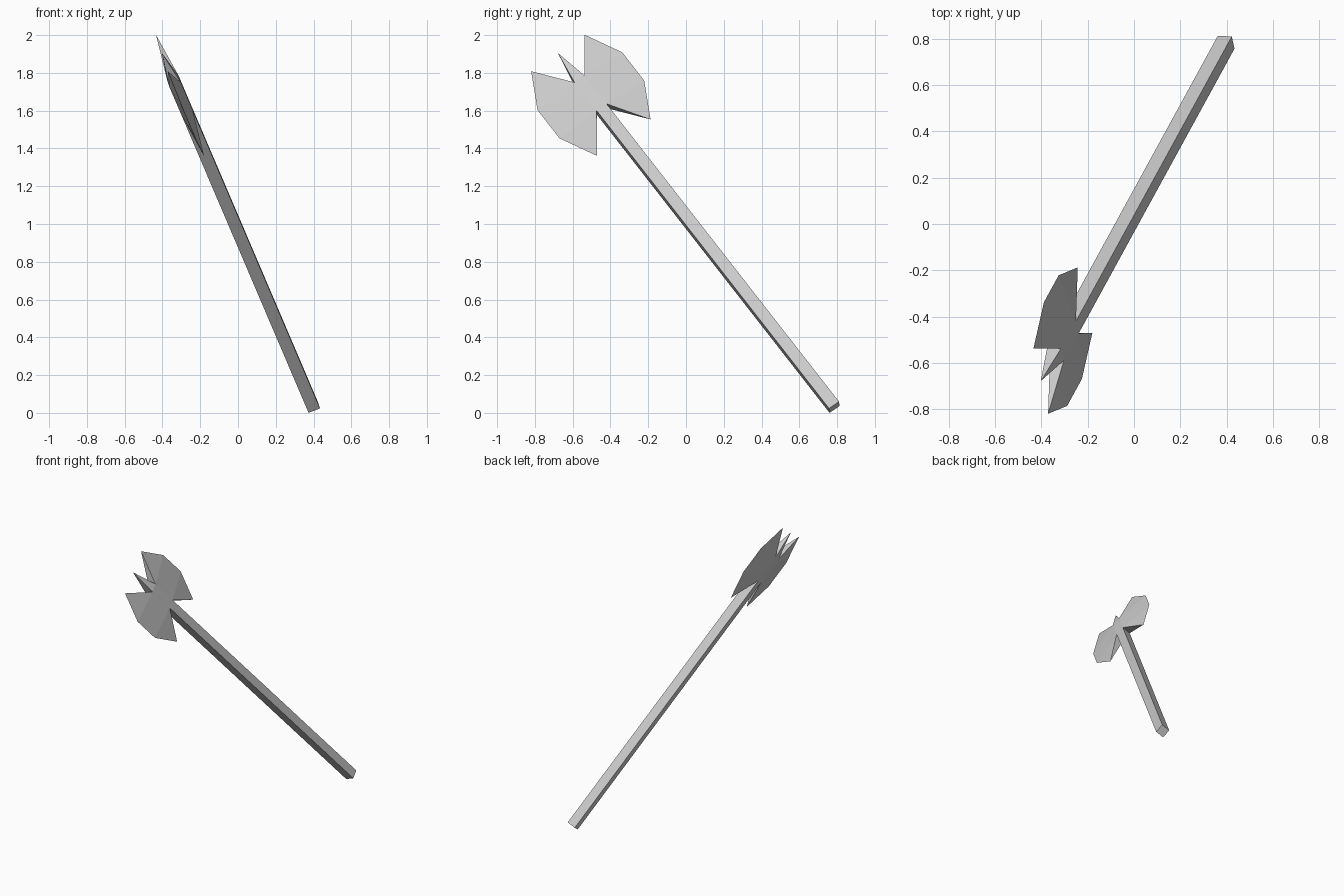
import bpy, bmesh
from math import radians, sqrt
from mathutils import Matrix, Vector

if "Cube" in bpy.data.objects:
    bpy.data.objects.remove(bpy.data.objects["Cube"], do_unlink=True)

# One plain grey for the whole axe
grey = bpy.data.materials.new("light_grey")
grey.use_nodes = True
colour = (0.6, 0.6, 0.6, 1)
grey.diffuse_color = colour
grey.node_tree.nodes["Principled BSDF"].inputs["Base Color"].default_value = colour

# Leaning frame: local z runs up the handle, local x across the blades
butt = Vector((0.398, 0.785, 0.030))
up = Vector((-0.319, -0.583, 0.747)).normalized()
side = up.cross(Vector((-0.182, 0.811, 0.556))).normalized()
across = side.cross(up)
frame = Matrix((across, side, up)).transposed().to_4x4()
frame.translation = butt

HALF = 0.0325      # half the handle's thickness
LENGTH = 2.31      # handle length
STEP = 0.2         # spacing along the blade edge


def add_part(name, bm):
    bmesh.ops.recalc_face_normals(bm, faces=bm.faces[:])
    mesh = bpy.data.meshes.new(name)
    bm.to_mesh(mesh)
    bm.free()
    mesh.materials.append(grey)
    obj = bpy.data.objects.new(name, mesh)
    obj.matrix_world = frame
    bpy.context.collection.objects.link(obj)
    return obj


# Square handle
bm = bmesh.new()
bmesh.ops.create_cube(bm, size=1, matrix=Matrix.Translation((0, 0, LENGTH / 2))
                      @ Matrix.Diagonal((2 * HALF, 2 * HALF, LENGTH, 1)))
add_part("handle", bm)

# Pyramid spike on the handle's end
bm = bmesh.new()
bmesh.ops.create_cone(bm, segments=4, cap_ends=True, radius1=HALF * sqrt(2), radius2=0, depth=STEP,
                      matrix=Matrix.Translation((0, 0, LENGTH + STEP / 2))
                      @ Matrix.Rotation(radians(45), 4, "Z"))
bmesh.ops.remove_doubles(bm, verts=bm.verts[:], dist=0.0001)
add_part("top_spike", bm)

# Flared blade: square root on the handle, thinning to a sharp four-point edge
bm = bmesh.new()
edge = [bm.verts.new((x, 0, LENGTH + k * STEP))
        for x, k in ((0.174, 1), (0.276, 0), (0.276, -1), (0.174, -2))]
root = [[bm.verts.new((HALF, y, LENGTH - k * STEP)) for k in (0, 1)] for y in (-HALF, HALF)]
for top, low in root:
    bm.faces.new((top, edge[0], edge[1]))
    bm.faces.new((top, edge[1], edge[2], low))
    bm.faces.new((low, edge[2], edge[3]))
bm.faces.new((root[0][0], root[1][0], edge[0]))
bm.faces.new((root[0][1], root[1][1], edge[3]))
bm.faces.new((root[0][0], root[0][1], root[1][1], root[1][0]))
blades = add_part("twin_blades", bm)
blades.modifiers.new("mirror", "MIRROR").use_axis = (True, False, False)
